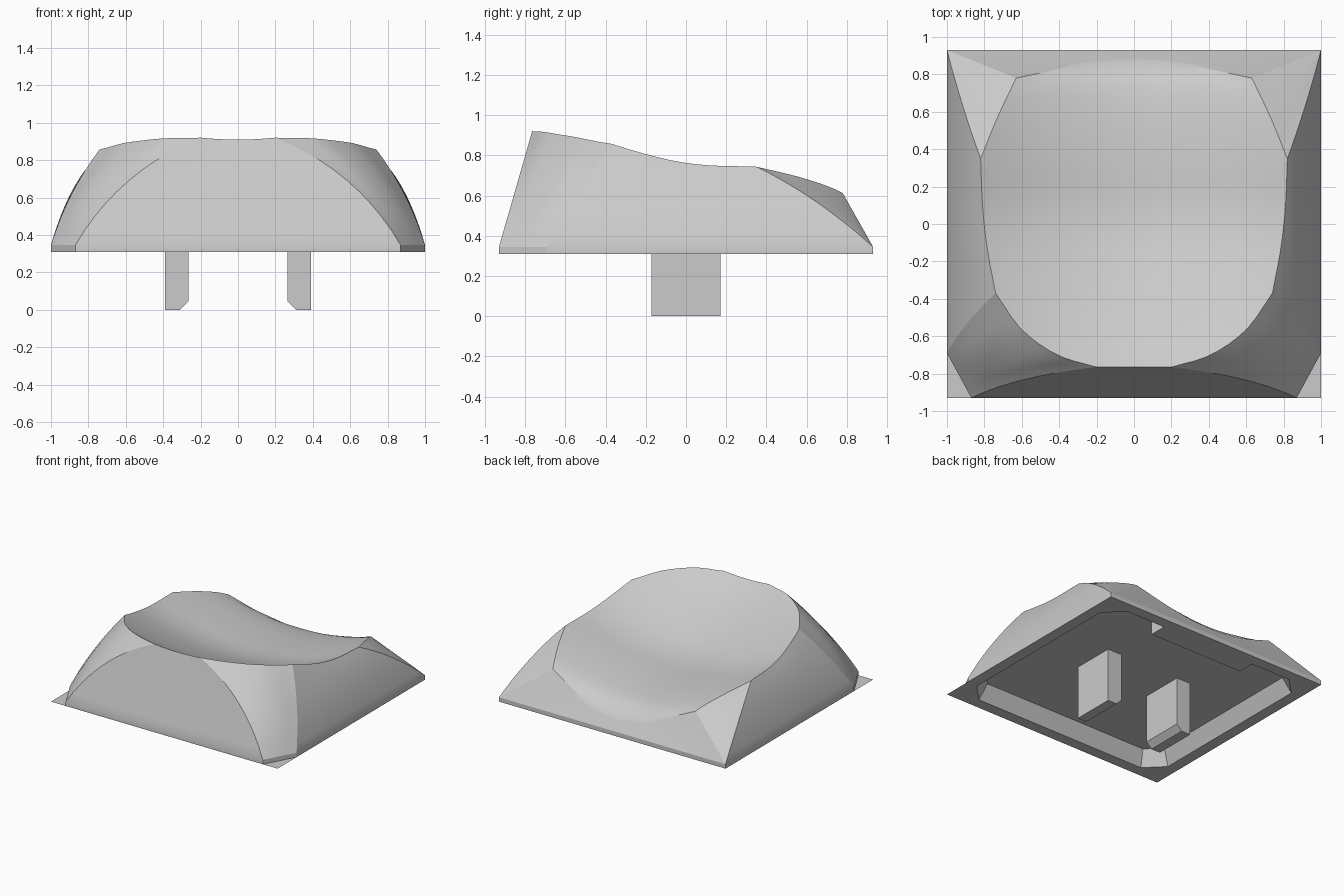
import bpy, bmesh
from mathutils import Vector

if "Cube" in bpy.data.objects:
    bpy.data.objects.remove(bpy.data.objects["Cube"])

grey = bpy.data.materials.new("light_grey")
grey.diffuse_color = (0.6, 0.6, 0.6, 1)
grey.use_nodes = True
grey.node_tree.nodes["Principled BSDF"].inputs["Base Color"].default_value = grey.diffuse_color

LIP, BASE = 0.31, 0.345


def finish(bm, name, angle):
    bmesh.ops.remove_doubles(bm, verts=bm.verts, dist=0.0005)
    bmesh.ops.dissolve_degenerate(bm, edges=bm.edges, dist=0.0001)
    me = bpy.data.meshes.new(name)
    bm.to_mesh(me)
    bm.free()
    ob = bpy.data.objects.new(name, me)
    bpy.context.collection.objects.link(ob)
    me.materials.append(grey)
    bpy.ops.object.select_all(action='DESELECT')
    ob.select_set(True)
    bpy.context.view_layer.objects.active = ob
    bpy.ops.object.shade_smooth_by_angle(angle=angle)
    return ob


def curve(pts, t):
    """Point on a smooth curve through pts, t from 0 to 1."""
    n = len(pts) - 1
    i = min(int(t * n), n - 1)
    f = t * n - i
    p1, p2 = pts[i], pts[i + 1]
    p0 = pts[i - 1] if i > 0 else p1 * 2 - p2
    p3 = pts[i + 2] if i + 2 <= n else p2 * 2 - p1
    return 0.5 * (p1 * 2 + (p2 - p0) * f + (p0 * 2 - p1 * 5 + p2 * 4 - p3) * f * f
                  + (p1 * 3 - p0 - p2 * 3 + p3) * f ** 3)


# finger dish: centre line height along y, rising with x squared
SPINE = [(-.765, .91), (-.6, .82), (-.37, .72), (-.1, .625), (.1, .587),
         (.35, .575), (.6, .553), (.78, .512), (.86, .446), (.9, .41)]


def slope(i):
    a, b = SPINE[max(i - 1, 0)], SPINE[min(i + 1, len(SPINE) - 1)]
    return (b[1] - a[1]) / (b[0] - a[0])


def dish(x, y):
    i = 0
    while i < len(SPINE) - 2 and y > SPINE[i + 1][0]:
        i += 1
    (ya, za), (yb, zb) = SPINE[i], SPINE[i + 1]
    h = yb - ya
    f = (y - ya) / h
    z = ((2 * f**3 - 3 * f**2 + 1) * za + (f**3 - 2 * f**2 + f) * h * slope(i)
         + (3 * f**2 - 2 * f**3) * zb + (f**3 - f**2) * h * slope(i + 1))
    return z + x * x / 4


# half outline: rim points, base start, base end, bulge at each end
none, front_b, side_b, back_b = (0, 0, 0), (.05, .0165, .057), (.022, 0, .012), (.008, 0, .03)
PIECES = [
    ([(0, -.765), (.2, -.765)], (0, -.93), (.87, -.93), none, front_b),
    ([(.2, -.765), (.41, -.7), (.6, -.565), (.74, -.37)], (.87, -.93), (1, -.69), front_b, side_b),
    ([(.74, -.37), (.785, -.13), (.81, .1), (.82, .35)], (1, -.69), (1, .93), side_b, back_b),
    ([(.82, .35), (.73, .57), (.63, .78)], (1, .93), (1, .93), back_b, none),
    ([(.63, .78), (.25, .858), (0, .88)], (1, .93), (0, .93), none, none),
]
SEG, ROWS, RINGS = 10, 10, 16

# cap shell: skirt band, bulging walls and scooped top
bm = bmesh.new()
columns = []
for rim, b0, b1, g0, g1 in PIECES:
    rim = [Vector(p) for p in rim]
    for k in range(SEG + 1):
        t = k / SEG
        p = curve(rim, t)
        top = Vector((p.x, p.y, dish(p.x, p.y)))
        foot = Vector(b0).lerp(Vector(b1), t).to_3d()
        foot.z = BASE
        bulge = Vector(g0).lerp(Vector(g1), t)
        col = [Vector((foot.x, foot.y, LIP))]
        for r in range(ROWS + 1):
            s = r / ROWS
            col.append(foot.lerp(top, s) + bulge * 4 * s * (1 - s))
        for r in range(1, RINGS + 1):
            q = Vector((0, .05)).lerp(p, 1 - r / RINGS)
            col.append(Vector((q.x, q.y, dish(q.x, q.y))))
        columns.append(col)
for sx in (1, -1):
    grid = [[bm.verts.new((v.x * sx, v.y, v.z)) for v in col] for col in columns]
    for a, b in zip(grid, grid[1:]):
        for r in range(len(a) - 1):
            quad = (a[r], b[r], b[r + 1], a[r + 1])
            bm.faces.new(quad if sx > 0 else quad[::-1])
finish(bm, "cap_shell", 0.35)


# underside: flat lip, sloped cavity walls and ceiling
def octagon(x, y, c, z):
    return [(x, -y + c, z), (x, y - c, z), (x - c, y, z), (-x + c, y, z),
            (-x, y - c, z), (-x, -y + c, z), (-x + c, -y, z), (x - c, -y, z)]


bm = bmesh.new()
loops = [octagon(1, .93, 0, LIP), octagon(.91, .84, .14, LIP), octagon(.85, .78, .11, .43)]
loops = [[bm.verts.new(p) for p in lp] for lp in loops]
for a, b in zip(loops, loops[1:]):
    for i in range(8):
        j = (i + 1) % 8
        bm.faces.new((a[i], b[i], b[j], a[j]))
bm.faces.new(loops[-1][::-1])
finish(bm, "underside", 0.3)


def prism(name, outline, y0, y1):
    """Extrude an x-z outline along y."""
    bm = bmesh.new()
    f = bm.faces.new([bm.verts.new((x, y0, z)) for x, z in outline])
    ext = bmesh.ops.extrude_face_region(bm, geom=[f])
    bmesh.ops.translate(bm, vec=(0, y1 - y0, 0),
                        verts=[v for v in ext["geom"] if isinstance(v, bmesh.types.BMVert)])
    bmesh.ops.recalc_face_normals(bm, faces=bm.faces)
    finish(bm, name, 0.3)


# two mounting legs with a chamfered inner toe, and the thicker back ledge
for side, s in (("right", 1), ("left", -1)):
    prism(side + "_leg", [(s * x, z) for x, z in
          ((.31, 0), (.39, 0), (.39, .43), (.265, .43), (.265, .045))], -.172, .172)
prism("back_ledge", [(-.42, LIP), (.42, LIP), (.42, .43), (-.42, .43)], .7, .84)
